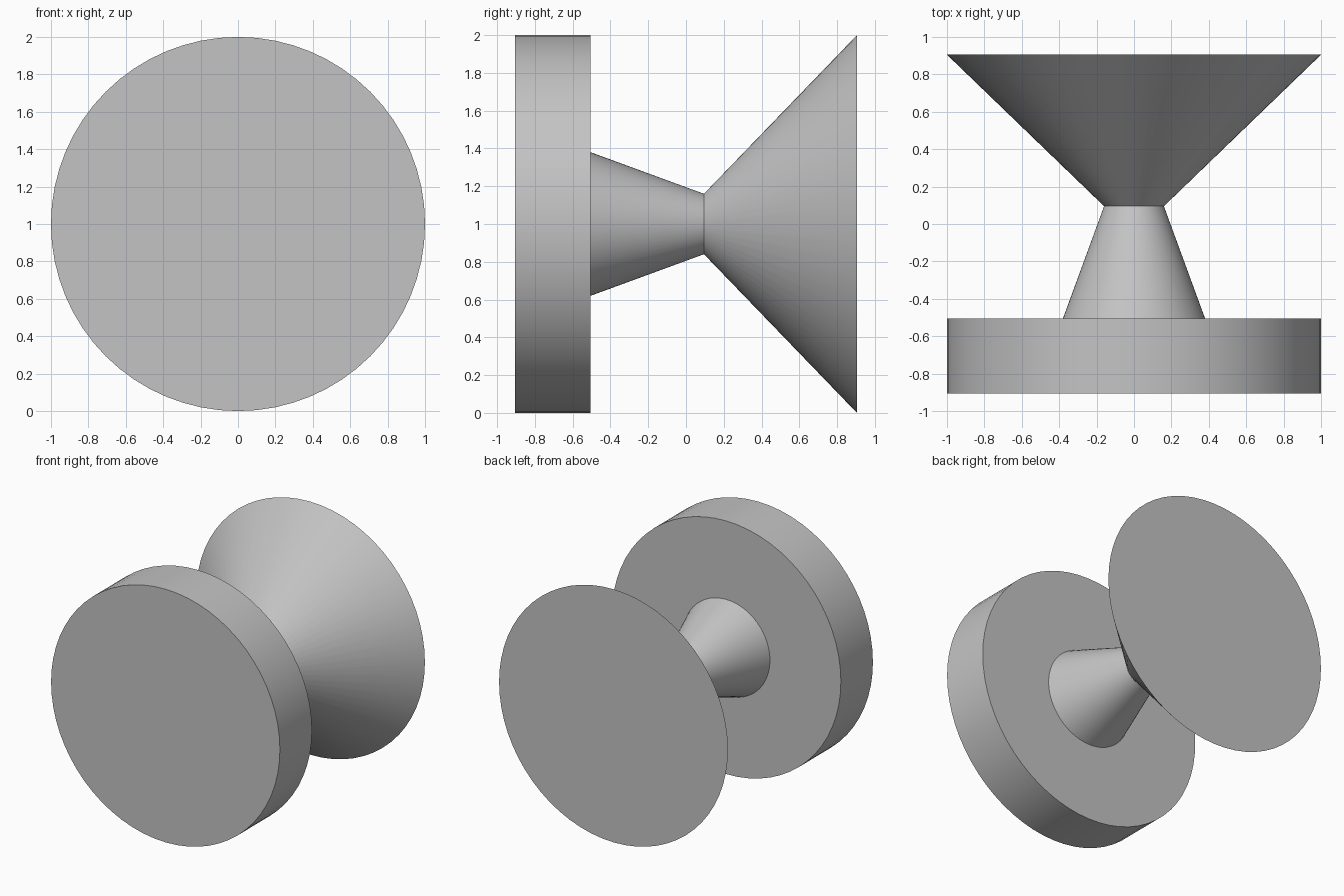
import bpy
import bmesh
from math import radians
from mathutils import Matrix

cube = bpy.data.objects.get("Cube")
if cube:
    bpy.data.objects.remove(cube, do_unlink=True)

GREY = (0.55, 0.55, 0.55, 1.0)
grey = bpy.data.materials.new("plain grey")
grey.use_nodes = True
grey.diffuse_color = GREY
grey.node_tree.nodes["Principled BSDF"].inputs["Base Color"].default_value = GREY


def turned_part(name, y_front, y_back, r_front, r_back):
    """Capped cone or cylinder lying along y, centred at height 1."""
    bm = bmesh.new()
    place = Matrix.Translation((0, (y_front + y_back) / 2, 1)) @ Matrix.Rotation(radians(-90), 4, "X")
    bmesh.ops.create_cone(bm, cap_ends=True, segments=64, radius1=r_front,
                          radius2=r_back, depth=y_back - y_front, matrix=place)
    mesh = bpy.data.meshes.new(name)
    bm.to_mesh(mesh)
    bm.free()
    mesh.materials.append(grey)
    obj = bpy.data.objects.new(name, mesh)
    bpy.context.collection.objects.link(obj)
    bpy.ops.object.select_all(action="DESELECT")
    obj.select_set(True)
    bpy.context.view_layer.objects.active = obj
    bpy.ops.object.shade_smooth_by_angle(angle=radians(30))


# Thick front disc, tapering neck, flared back
turned_part("front_disc", -0.905, -0.505, 1.0, 1.0)
turned_part("neck", -0.505, 0.095, 0.38, 0.16)
turned_part("flared_back", 0.095, 0.905, 0.16, 1.0)
